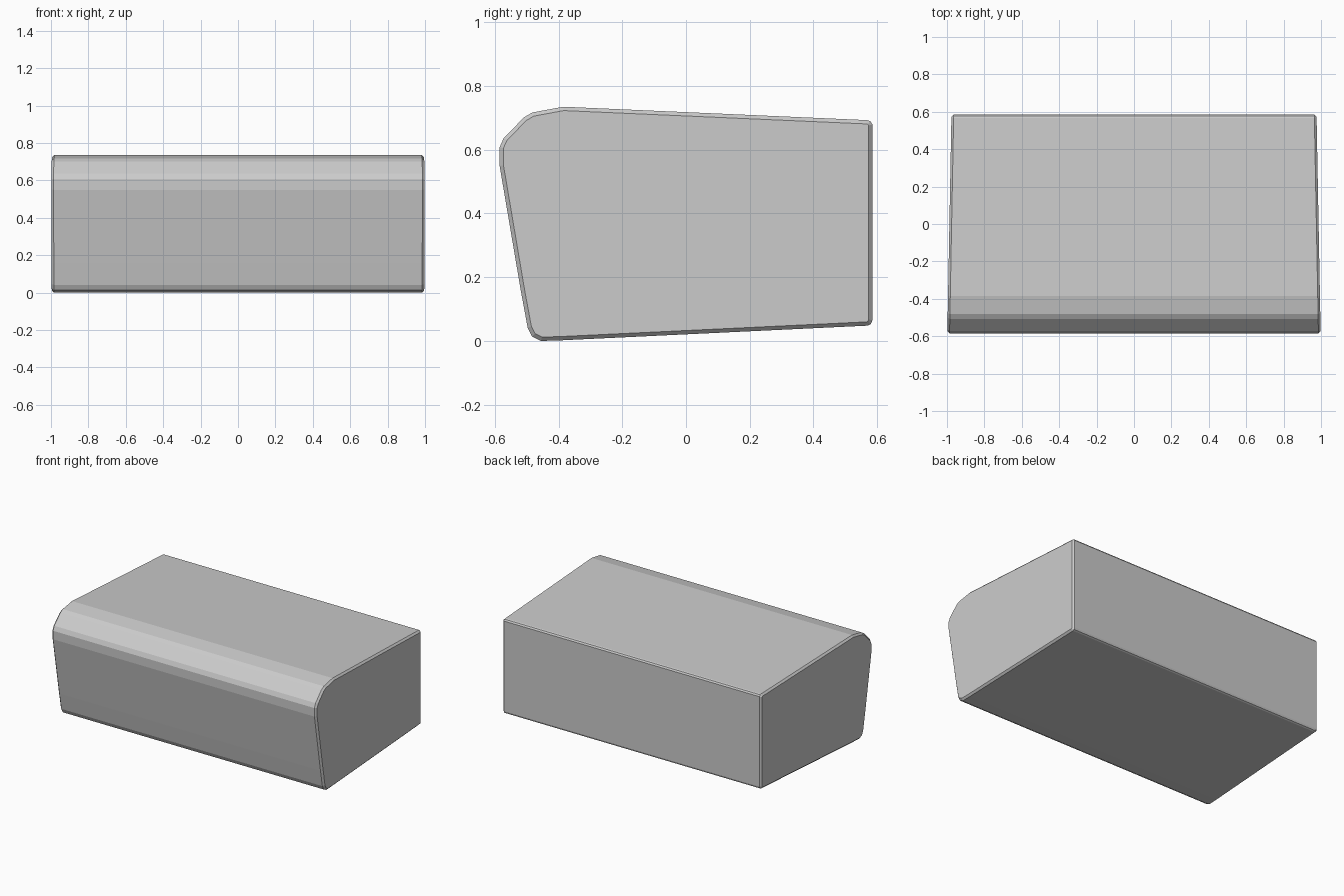
import bpy, bmesh

if "Cube" in bpy.data.objects:
    bpy.data.objects.remove(bpy.data.objects["Cube"])

# Side profile (y, z), running round the body
PROFILE = [(-0.585, 0.55), (-0.585, 0.608), (-0.572, 0.637), (-0.508, 0.702),
           (-0.482, 0.717), (-0.385, 0.735), (0.568, 0.693), (0.578, 0.69),
           (0.585, 0.68), (0.585, 0.065), (0.58, 0.053), (0.57, 0.048),
           (-0.39, 0.002), (-0.455, 0.0), (-0.483, 0.014), (-0.497, 0.042),
           (-0.518, 0.155)]
RIM = 0.012


def half_width(y):
    # The ends taper in slightly towards the back
    return 0.998 - 0.022 * (y + 0.585) / 1.17 - RIM


bm = bmesh.new()
left, right = ([bm.verts.new((s * half_width(y), y, z)) for y, z in PROFILE]
               for s in (-1, 1))

# Wrapped shell between the two ends
n = len(PROFILE)
for i in range(n):
    j = (i + 1) % n
    bm.faces.new((left[i], left[j], right[j], right[i]))

# End caps with a narrow chamfered rim
caps = [bm.faces.new(left), bm.faces.new(right)]
bmesh.ops.recalc_face_normals(bm, faces=bm.faces)
bmesh.ops.inset_individual(bm, faces=caps, thickness=RIM, depth=RIM,
                           use_even_offset=True)

mesh = bpy.data.meshes.new("body")
bm.to_mesh(mesh)
bm.free()
body = bpy.data.objects.new("body", mesh)
bpy.context.collection.objects.link(body)
